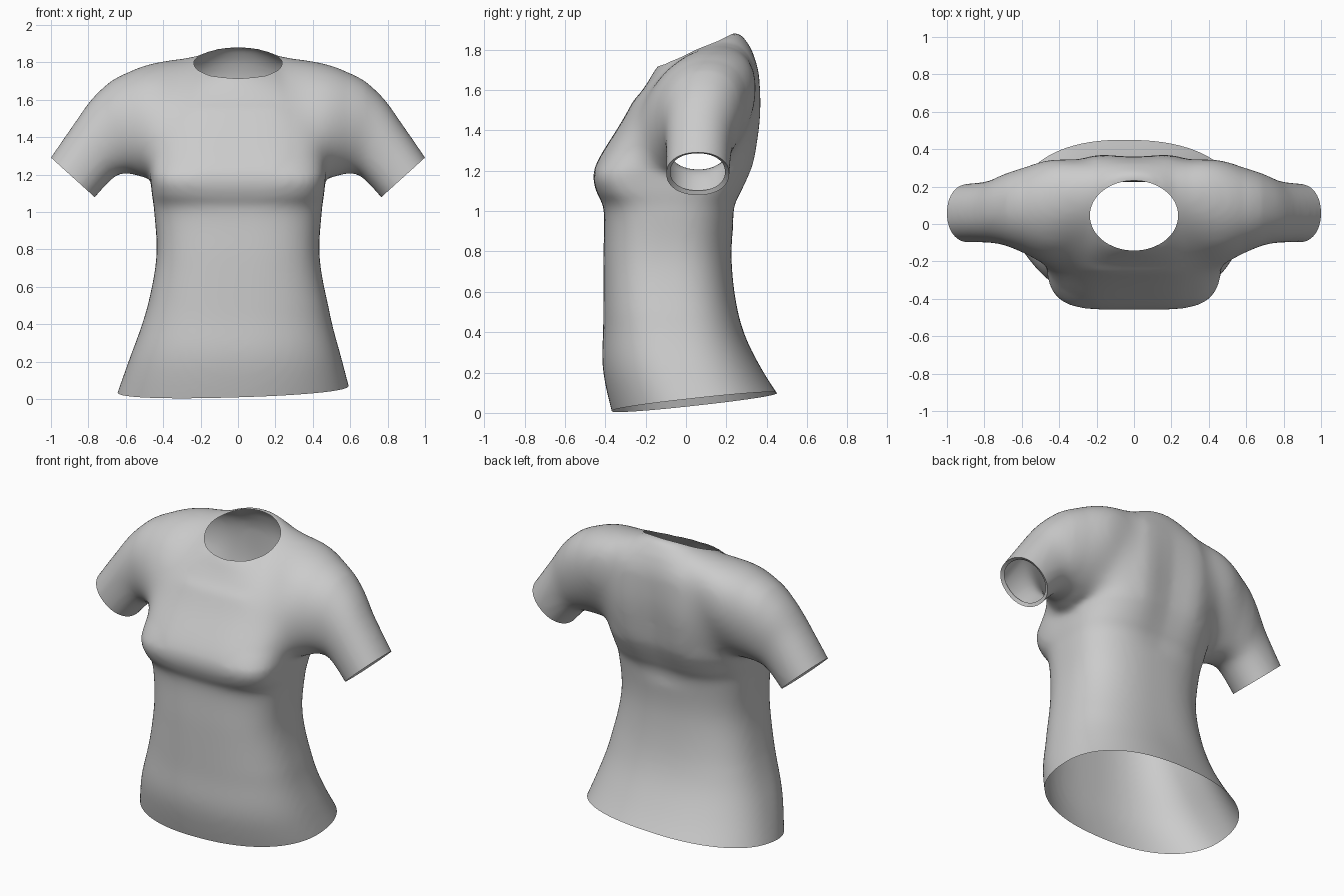
import bpy, bmesh
from math import cos, sin, pi, exp
from mathutils import Vector

if "Cube" in bpy.data.objects:
    bpy.data.objects.remove(bpy.data.objects["Cube"])

N = 64


def smooth_rows(rows, steps=6):
    """Catmull-Rom interpolation between rows of section parameters."""
    out = []
    for i in range(len(rows) - 1):
        a, b, c, d = (rows[max(0, min(len(rows) - 1, i + k))] for k in (-1, 0, 1, 2))
        for s in range(steps):
            t = s / steps
            out.append([0.5 * (2*q + (r - p)*t + (2*p - 5*q + 4*r - w)*t*t + (3*q - p - 3*r + w)*t**3)
                        for p, q, r, w in zip(a, b, c, d)])
    return out + [list(rows[-1])]


def spow(v, e):
    return (1 if v >= 0 else -1) * abs(v) ** e


def loft(bm, rings):
    """Closed solid through a list of point rings."""
    vr = [[bm.verts.new(p) for p in ring] for ring in rings]
    faces = []
    for a, b in zip(vr, vr[1:]):
        for i in range(N):
            j = (i + 1) % N
            faces.append(bm.faces.new((a[i], a[j], b[j], b[i])))
    faces += [bm.faces.new(vr[0][::-1]), bm.faces.new(vr[-1])]
    bmesh.ops.recalc_face_normals(bm, faces=faces)


def torso_ring(row):
    z, hw, yf, yb, nf = row
    yc, half = (yf + yb) / 2, (yb - yf) / 2
    tilt = 0.4 * max(0, min(1, (z - 1.55) / 0.25))           # lean of the shoulder rings
    groove = 0.035 * max(0, 1 - ((z - 1.33) / 0.4) ** 2)     # spine hollow
    shift = -0.023 * max(0, 1 - z / 0.5)                     # hem swings to one side
    pts = []
    for i in range(N):
        c, s = cos(2 * pi * i / N), sin(2 * pi * i / N)
        n = nf if s < 0 else min(nf, 2.6)
        x = hw * spow(c, 2 / n)
        y = yc + half * spow(s, 2 / n)
        if s > 0:
            y -= groove * exp(-(x / 0.14) ** 2)
        pts.append((x + shift, y, z + tilt * (y - yc)))
    return pts


def sleeve_ring(row, side):
    tx, tz, bx, bz, y0, y1 = row
    lean = 0.33 * max(0, min(1, (0.85 - tx) / 0.45))         # follows the leaning chest
    pts = []
    for i in range(N):
        u, v = (spow(f(2 * pi * i / N), 0.93) for f in (cos, sin))
        dz = u * (tz - bz) / 2
        pts.append((side * ((tx + bx) / 2 + u * (tx - bx) / 2),
                    (y0 + y1) / 2 + v * (y1 - y0) / 2 + lean * dz,
                    (tz + bz) / 2 + dz))
    return pts


# z, half width, front y, back y, boxiness
TORSO = [
    (-.10, .665, -.34, .59, 2.2),
    (.20, .572, -.41, .385, 2.4),
    (.45, .495, -.41, .27, 2.6),
    (.75, .437, -.41, .226, 2.8),
    (1.0, .448, -.407, .245, 3),
    (1.09, .46, -.442, .285, 3.8),
    (1.17, .468, -.46, .325, 4.4),
    (1.26, .48, -.432, .357, 3.8),
    (1.45, .5, -.315, .382, 3),
    (1.60, .49, -.235, .378, 2.7),
    (1.69, .43, -.196, .35, 2.5),
    (1.80, .235, -.14, .265, 2),
    (1.82, .14, -.07, .19, 2),
]
# top x/z, bottom x/z, front y, back y
SLEEVE = [
    (.20, 1.835, .25, 1.3, -.1, .29),
    (.42, 1.81, .4, 1.2, -.22, .34),
    (.60, 1.752, .5, 1.185, -.18, .31),
    (.76, 1.628, .58, 1.205, -.12, .268),
    (.885, 1.46, .67, 1.18, -.1, .228),
    (1.07, 1.19, .84, .99, -.1, .21),
]

# Solid torso and both sleeves, fused into one body
bm = bmesh.new()
loft(bm, [torso_ring(r) for r in smooth_rows(TORSO)])
for side in (1, -1):
    loft(bm, [sleeve_ring(r, side) for r in smooth_rows(SLEEVE)])
me = bpy.data.meshes.new("shirt")
bm.to_mesh(me)
bm.free()
shirt = bpy.data.objects.new("shirt", me)
bpy.context.collection.objects.link(shirt)
rm = shirt.modifiers.new("fuse", 'REMESH')
rm.mode = 'VOXEL'
rm.voxel_size = 0.018
sm = shirt.modifiers.new("soften", 'SMOOTH')
sm.factor = 0.5
sm.iterations = 12
dg = bpy.context.evaluated_depsgraph_get()
fused = bpy.data.meshes.new_from_object(shirt.evaluated_get(dg))
shirt.modifiers.clear()

bm = bmesh.new()
bm.from_mesh(fused)

# Blend the sleeves into the shoulders
NX, NY, NC = .236, .187, .045


def oval(c):
    return ((c.x / NX) ** 2 + ((c.y - NC) / NY) ** 2) ** .5


for k in range(60):
    grow = .0015 * k
    vs = [v for v in bm.verts if .2 + grow < abs(v.co.x) < .68 - grow and v.co.z > 1.2 + grow]
    bmesh.ops.smooth_vert(bm, verts=vs, factor=.5, use_axis_x=True, use_axis_y=True, use_axis_z=True)


def slice_off(test, co, no):
    """Cut away everything beyond a plane, only where the test holds."""
    fs = [f for f in bm.faces if test(f.calc_center_median())]
    geom = list({e for f in fs for e in f.edges} | {v for f in fs for v in f.verts}) + fs
    bmesh.ops.bisect_plane(bm, geom=geom, dist=1e-5, plane_co=co, plane_no=no, clear_outer=True)


# Open hem
slice_off(lambda c: c.z < 0.4, (0, 0, .05), (.03, .11, -1))

# Open cuffs with a narrow turned-in edge
for side in (1, -1):
    no = Vector((side * .67, 0, -.74))
    slice_off(lambda c: c.x * side > .69 and c.z > .8, (side * .885, 0, 1.187), no)
    rim = [e for e in bm.edges if e.is_boundary and e.verts[0].co.x * side > .69 and e.verts[0].co.z > .8]
    new = bmesh.ops.extrude_edge_only(bm, edges=rim)['geom']
    vs = [v for v in new if isinstance(v, bmesh.types.BMVert)]
    mid = sum((v.co for v in vs), Vector()) / len(vs)
    for v in vs:
        v.co = mid + (v.co - mid) * .87 - no * .012

# Oval neck opening, with its edge drawn onto the oval and evened out
bmesh.ops.delete(bm, geom=[f for f in bm.faces if f.calc_center_median().z > 1.6
                           and oval(f.calc_center_median()) < 1], context='FACES')
neck = [v for v in bm.verts if v.is_boundary and v.co.z > 1.6]
for k in range(8):
    mean = [sum((e.other_vert(v).co for e in v.link_edges if e.is_boundary), Vector()) / 2 for v in neck]
    for v, m in zip(neck, mean):
        v.co = (v.co + m) / 2
        r = oval(v.co)
        v.co.x /= r
        v.co.y = NC + (v.co.y - NC) / r

bmesh.ops.recalc_face_normals(bm, faces=bm.faces)
bm.to_mesh(fused)
bm.free()
shirt.data = fused
bpy.context.view_layer.objects.active = shirt
shirt.select_set(True)
bpy.ops.object.shade_smooth_by_angle(angle=1.0)
